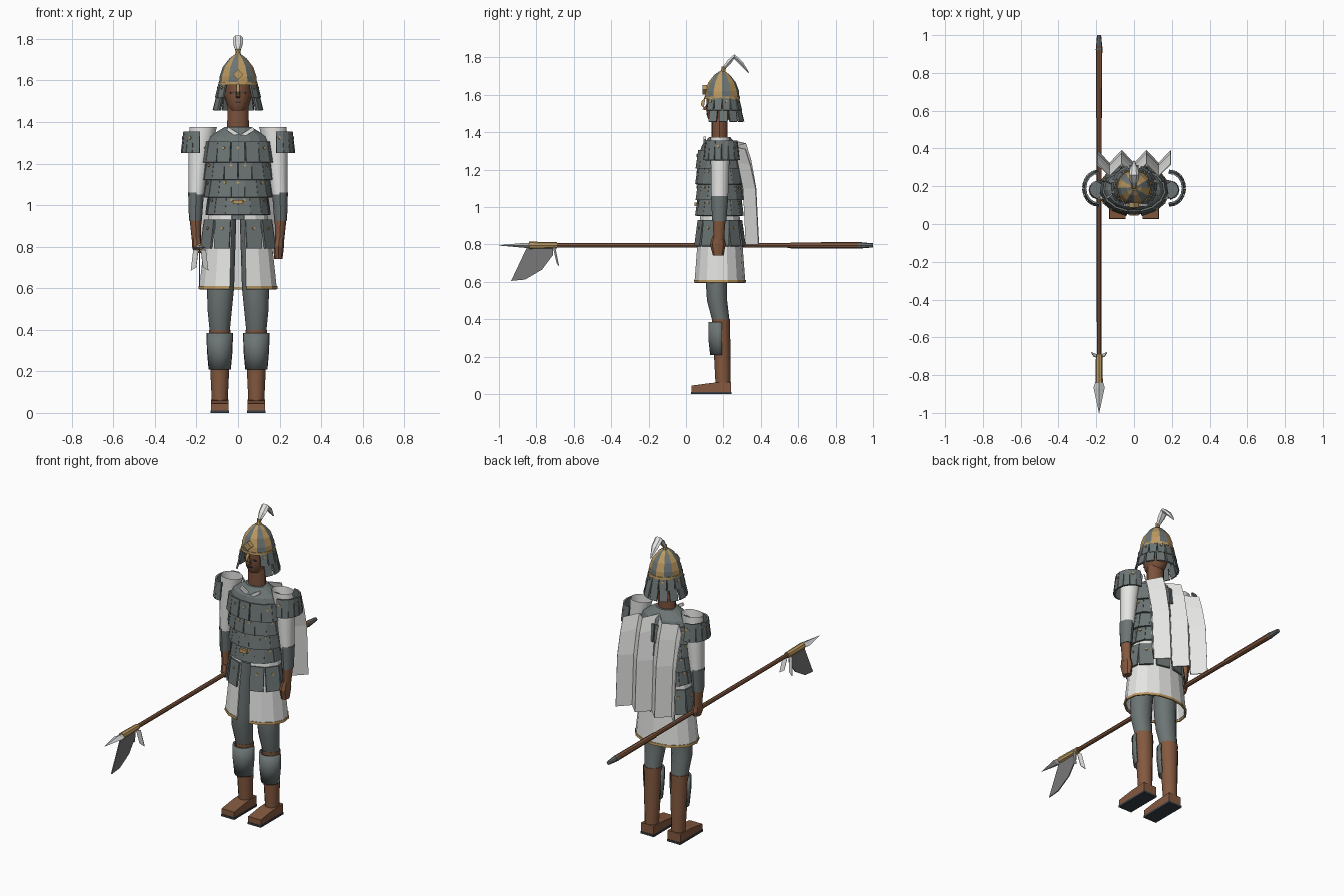
import bpy, bmesh
from math import sin, cos, pi, radians, atan2
from mathutils import Matrix, Vector

if "Cube" in bpy.data.objects:
    bpy.data.objects.remove(bpy.data.objects["Cube"])


def material(name, r, g, b):
    m = bpy.data.materials.new(name)
    m.use_nodes = True
    m.diffuse_color = (r, g, b, 1)
    m.node_tree.nodes["Principled BSDF"].inputs["Base Color"].default_value = (r, g, b, 1)
    return m


STEEL = material("armour grey", .15, .175, .175)
GOLD = material("gold trim", .5, .32, .12)
LEATHER = material("leather brown", .23, .1, .05)
SKIN = material("skin brown", .2, .085, .045)
CLOTH = material("white cloth", .78, .78, .77)
SILVER = material("blade silver", .6, .62, .62)
DARK = material("dark sole", .04, .05, .06)
PENNANT = material("pennant grey", .19, .19, .19)
CY = .18  # depth of the body's axis


def finish(name, bm, mats, smooth=False, thick=0):
    bmesh.ops.recalc_face_normals(bm, faces=bm.faces)
    me = bpy.data.meshes.new(name)
    bm.to_mesh(me)
    bm.free()
    ob = bpy.data.objects.new(name, me)
    bpy.context.collection.objects.link(ob)
    for m in mats:
        me.materials.append(m)
    if thick:
        mod = ob.modifiers.new("Thickness", 'SOLIDIFY')
        mod.thickness, mod.offset = thick, 0
    if smooth:
        bpy.ops.object.select_all(action='DESELECT')
        ob.select_set(True)
        bpy.context.view_layer.objects.active = ob
        bpy.ops.object.shade_smooth_by_angle(angle=radians(35))
    return ob


def skin_rings(name, rings, mats, closed=True, caps=True, rule=None, **kw):
    """Join rings of points with quads; rule picks the material from the column."""
    bm = bmesh.new()
    rows = [[bm.verts.new(p) for p in ring] for ring in rings]
    n = len(rows[0])
    for a, b in zip(rows, rows[1:]):
        for i in range(n if closed else n - 1):
            j = (i + 1) % n
            f = bm.faces.new((a[i], a[j], b[j], b[i]))
            f.material_index = rule(i) if rule else 0
    if closed and caps:
        bm.faces.new(rows[0])
        bm.faces.new(rows[-1])
    return finish(name, bm, mats, **kw)


def loft(name, sections, mats, n=12, arc=None, **kw):
    """Stack ellipses given as (z, x, y, rx, ry); arc in degrees leaves them open."""
    a0, a1 = arc or (-90, 270)
    count = n + 1 if arc else n
    angles = [radians(a0 + (a1 - a0) * i / n) for i in range(count)]
    rings = [[(x + rx * cos(a), y + ry * sin(a), z) for a in angles]
             for z, x, y, rx, ry in sections]
    return skin_rings(name, rings, mats, closed=not arc, **kw)


def sweep(name, path, x, mat, n=8, smooth=False):
    """Sweep an ellipse along a side path of (y, z, half width, half thickness)."""
    rings = []
    for i, (y, z, w, t) in enumerate(path):
        p, q = path[max(i - 1, 0)], path[min(i + 1, len(path) - 1)]
        d = Vector((q[0] - p[0], q[1] - p[1])).normalized()
        rings.append([(x + w * cos(a), y - d.y * t * sin(a), z + d.x * t * sin(a))
                      for a in (2 * pi * k / n for k in range(n))])
    return skin_rings(name, rings, [mat], smooth=smooth)


def box(bm, matrix, size, index=0):
    made = bmesh.ops.create_cube(bm, size=1, matrix=matrix @ Matrix.Diagonal((*size, 1)))
    for f in {f for v in made["verts"] for f in v.link_faces}:
        f.material_index = index
    return made["verts"]


def plates(name, x, y, rx, ry, top, bottom, a0, a1, n, width, flare=8, rivets=2):
    """Row of hanging armour plates round an ellipse, some with a gold rivet."""
    bm = bmesh.new()
    for i in range(n):
        a = radians(a0 + (a1 - a0) * i / (n - 1))
        turn = atan2(sin(a) / ry, cos(a) / rx)
        place = (Matrix.Translation((x + rx * cos(a), y + ry * sin(a), (top + bottom) / 2))
                 @ Matrix.Rotation(turn, 4, 'Z') @ Matrix.Rotation(radians(-flare), 4, 'Y'))
        box(bm, place, (.01, width, top - bottom))
        if rivets and i % rivets == 0:
            spot = Matrix.Translation((.006, 0, (top - bottom) * .2))
            box(bm, place @ spot @ Matrix.Rotation(pi / 4, 4, 'X'), (.008, .011, .011), 1)
    return finish(name, bm, [STEEL, GOLD])


def block(name, centre, size, mat, roll=0):
    bm = bmesh.new()
    box(bm, Matrix.Translation(centre) @ Matrix.Rotation(radians(roll), 4, 'Y'), size)
    return finish(name, bm, [mat])


def prism(name, outline, x, half, mat):
    """Extrude a side outline of (y, z) across x."""
    return skin_rings(name, [[(x + s * half, y, z) for y, z in outline] for s in (-1, 1)], [mat])


# Torso and its overlapping rows of plates
loft("torso", [(.93, 0, CY, .13, .1), (1.1, 0, CY, .14, .105), (1.28, 0, CY, .165, .11),
               (1.33, 0, CY, .14, .095), (1.375, 0, CY, .065, .055)], [STEEL], n=16)
for k in range(4):
    top, rx = 1.305 - .084 * k, .166 - .008 * k
    shift = 12 * (k % 2)
    plates(f"torso_plates_{k + 1}", 0, CY, rx, .117, top, top - .1,
           -90 + shift, 270 + shift - 360 / 15, 15, .064)
block("belt_buckle", (0, .052, 1.015), (.05, .015, .02), GOLD)
for s in (-1, 1):
    block(f"collar_trim_{s}", (.027 * s + .012, .1, 1.345), (.085, .012, .018), CLOTH, -33 * s)

# Split skirt, hem and hanging hip plates
loft("skirt", [(.98, 0, CY, .135, .1), (.8, 0, CY, .162, .118), (.605, 0, CY, .183, .133)],
     [CLOTH], n=14, arc=(-78, 258), thick=.008)
loft("skirt_hem", [(.61, 0, CY, .186, .136), (.595, 0, CY, .187, .137)],
     [GOLD], n=14, arc=(-78, 258), thick=.008)
plates("hip_plates", 0, CY, .165, .122, .93, .79, -63, 243, 10, .078, rivets=1)

# Legs, boots and greaves
for side, s in (("left", 1), ("right", -1)):
    x = .088 * s
    loft(f"{side}_leg", [(.95, .07 * s, CY, .062, .07), (.6, .084 * s, .162, .065, .056),
                         (.5, x, .166, .059, .054), (.39, x, .187, .048, .046)],
         [STEEL], smooth=True)
    loft(f"{side}_boot", [(.4, x, .187, .052, .049), (.22, x, .193, .046, .044),
                          (.05, x, .198, .038, .04)], [LEATHER], smooth=True)
    loft(f"{side}_greave", [(.385, x, .187, .06, .063), (.3, x, .187, .058, .064),
                            (.21, x, .187, .05, .054)], [STEEL], n=8, arc=(175, 365),
         thick=.008, smooth=True)
    prism(f"{side}_foot", [(.03, .012), (.03, .045), (.14, .06), (.24, .064), (.24, .012)],
          x, .042, LEATHER)
    prism(f"{side}_sole", [(.027, 0), (.027, .012), (.243, .012), (.243, 0)], x, .044, DARK)

# Arms: sleeve, bracer, glove and shoulder plates
for side, s in (("left", 1), ("right", -1)):
    loft(f"{side}_sleeve", [(1.375, .168 * s, .182, .066, .05), (1.25, .185 * s, .182, .053, .05),
                            (1.05, .2 * s, .18, .037, .045)], [CLOTH], caps=False, smooth=True)
    loft(f"{side}_bracer", [(1.06, .202 * s, .18, .038, .046), (.925, .205 * s, .178, .031, .038)],
         [STEEL], smooth=True)
    loft(f"{side}_forearm", [(.94, .205 * s, .178, .029, .034), (.82, .2 * s, .175, .021, .028)],
         [LEATHER], smooth=True)
    drop = .06 if s > 0 else .03
    loft(f"{side}_hand", [(.845, .2 * s, .172, .022, .03), (.8, .195 * s, .17, .026, .042),
                          (.8 - drop, .194 * s, .172, .02, .028)], [LEATHER], n=8)
    mid = 0 if s > 0 else 180
    plates(f"{side}_shoulder_plates", .19 * s, CY + .01, .073, .085, 1.355, 1.25,
           mid - 82, mid + 82, 8, .033, flare=7, rivets=3)

# Head and face
loft("neck", [(1.34, 0, CY, .053, .043), (1.5, 0, CY, .05, .043)], [SKIN], smooth=True)
loft("head", [(1.455, 0, .172, .035, .045), (1.48, 0, .178, .053, .064),
              (1.53, 0, .185, .067, .077), (1.6, 0, .19, .072, .08)], [SKIN], n=16, smooth=True)
prism("nose", [(.115, 1.555), (.088, 1.522), (.115, 1.515)], 0, .01, SKIN)
for s in (-1, 1):
    block(f"eye_{s}", (.027 * s, .115, 1.541), (.022, .009, .007), DARK, 8 * s)
block("mouth", (0, .11, 1.497), (.026, .008, .005), DARK)

# Helmet with alternating wedges, rim, ornaments and neck guard
HY = .193
loft("helmet", [(1.58, 0, HY, .092, .093), (1.62, 0, HY, .088, .09), (1.665, 0, HY, .073, .074),
                (1.705, 0, HY, .042, .043), (1.725, 0, HY, .016, .016)],
     [GOLD, STEEL], rule=lambda i: i % 2)
loft("helmet_rim", [(1.577, 0, HY, .095, .096), (1.592, 0, HY, .094, .095)], [GOLD], n=16)
loft("helmet_finial", [(1.715, 0, .195, .018, .018), (1.735, 0, .2, .011, .011),
                       (1.75, 0, .205, .015, .015)], [GOLD], n=8)
block("brow_diamond", (0, .1, 1.628), (.036, .025, .036), GOLD, 45)
prism("nose_guard", [(.105, 1.59), (.083, 1.565), (.08, 1.545), (.095, 1.53)], 0, .007, GOLD)
plates("neck_guard_upper", 0, HY, .096, .094, 1.585, 1.515, -38, 218, 11, .04, 14)
plates("neck_guard_lower", 0, HY, .108, .106, 1.525, 1.455, -26, 206, 9, .046, 14, 0)
sweep("plume", [(.203, 1.742, .012, .01), (.23, 1.775, .023, .014), (.258, 1.805, .025, .014),
                (.295, 1.77, .022, .012), (.335, 1.718, .003, .003)], 0, CLOTH, n=6)

# Pleated cape
cape = []
for z, y in ((1.355, .285), (1.27, .312), (1.1, .34), (.8, .355)):
    cape.append([((i - 3) * .065, y - .033 * (-1) ** i * (-1),
                  z - (.045 * abs(i - 3) / 3 if z > 1.2 else 0)) for i in range(7)])
skin_rings("cape", cape, [CLOTH], closed=False, thick=.006)

# Spear with socket, blade, butt, ribbons and pennant
SX, SZ = -.185, .795
sweep("spear_shaft", [(-.8, SZ, .012, .012), (.57, SZ, .013, .013)], SX, LEATHER, smooth=True)
sweep("spear_grip_end", [(.56, SZ, .016, .016), (.94, SZ, .017, .017)], SX, LEATHER, smooth=True)
sweep("spear_butt", [(.92, SZ, .018, .018), (1, SZ, .011, .011)], SX, STEEL)
sweep("spear_socket", [(-.69, SZ, .017, .017), (-.84, SZ, .02, .02)], SX, GOLD, smooth=True)
sweep("spear_blade", [(-.82, SZ, .014, .014), (-.865, SZ, .03, .013), (-1, SZ, .001, .001)],
      SX, SILVER, n=4)
prism("pennant", [(-.71, .785), (-.85, .785), (-.935, .605), (-.86, .612), (-.77, .665),
                  (-.71, .745)], SX, .003, PENNANT)
for s in (-1, 1):
    ribbon = [[(SX + .006 * s, -.71, .785), (SX + .03 * s, -.7, .785)],
              [(SX + .016 * s, -.69, .7), (SX + .042 * s, -.68, .685)]]
    skin_rings(f"ribbon_{s}", ribbon, [CLOTH], closed=False, thick=.004)
